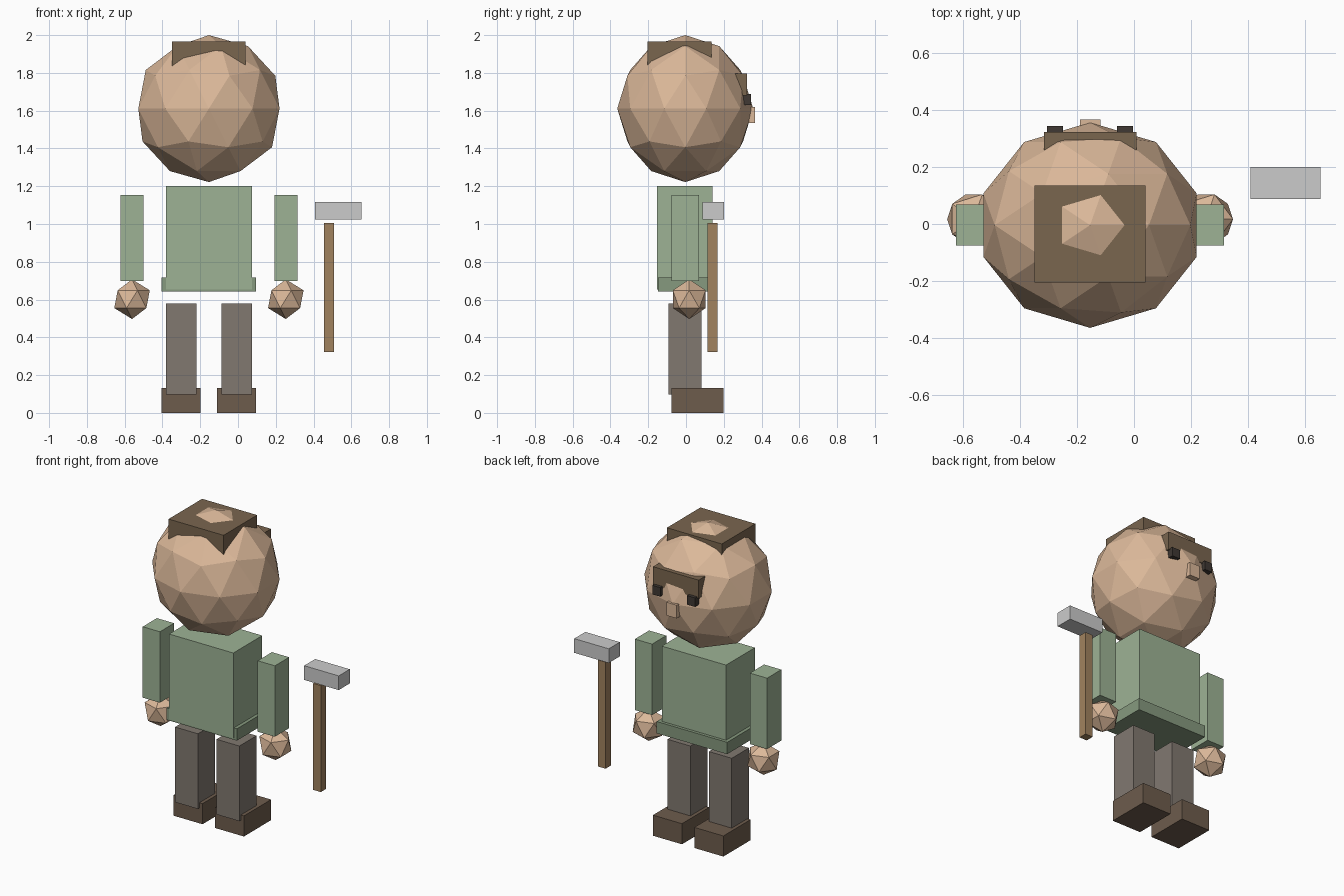
import bpy

if "Cube" in bpy.data.objects:
    bpy.data.objects.remove(bpy.data.objects["Cube"])

MID = -0.154  # body's centre line in x (the hammer stands off to the right)


def material(name, r, g, b):
    m = bpy.data.materials.new(name)
    m.diffuse_color = (r, g, b, 1)
    m.use_nodes = True
    m.node_tree.nodes["Principled BSDF"].inputs["Base Color"].default_value = m.diffuse_color
    return m


skin = material("skin", 0.71, 0.48, 0.32)
green = material("shirt_green", 0.34, 0.45, 0.30)
dark_green = material("hem_green", 0.24, 0.32, 0.21)
hair = material("hair_brown", 0.195, 0.133, 0.078)
cloth = material("trouser_grey_brown", 0.22, 0.19, 0.163)
leather = material("shoe_brown", 0.155, 0.107, 0.073)
wood = material("wood", 0.355, 0.223, 0.113)
dark = material("eye_dark", 0.05, 0.04, 0.033)


def finish(obj, name, mat):
    obj.name = name
    if mat:
        obj.data.materials.append(mat)
    return obj


def box(name, x, y, z, mat=None):
    """Box from (low, high) ranges on each axis."""
    bpy.ops.mesh.primitive_cube_add(size=1)
    obj = bpy.context.object
    obj.location = [(a + b) / 2 for a, b in (x, y, z)]
    obj.scale = [b - a for a, b in (x, y, z)]
    return finish(obj, name, mat)


def ball(name, centre, radii, subdivisions, mat):
    bpy.ops.mesh.primitive_ico_sphere_add(subdivisions=subdivisions, radius=1)
    obj = bpy.context.object
    obj.location = centre
    obj.scale = radii
    return finish(obj, name, mat)


def span(centre, half):
    return (centre - half, centre + half)


# Head, hair and face (the face is on the +y side)
ball("head", (MID, -0.004, 1.611), (0.393, 0.36, 0.389), 2, skin)
box("hair_top", span(MID, 0.195), (-0.205, 0.135), (1.836, 1.966), hair)
box("hair_fringe", span(MID, 0.162), (0.20, 0.323), (1.68, 1.797), hair)
box("nose", span(MID, 0.036), (0.29, 0.366), (1.534, 1.619), skin)

# Torso and shirt hem
box("torso", span(MID, 0.228), (-0.153, 0.14), (0.652, 1.2), green)
box("shirt_hem", span(MID, 0.25), (-0.148, 0.16), (0.642, 0.718), dark_green)

# Paired parts either side of the centre line
for label, s in (("left", -1), ("right", 1)):
    box(f"{label}_eye", span(MID + s * 0.123, 0.028), (0.29, 0.344), (1.63, 1.688), dark)
    box(f"{label}_arm", span(MID + s * 0.408, 0.061), (-0.076, 0.068), (0.698, 1.153), green)
    ball(f"{label}_hand", (MID + s * 0.407, 0.017, 0.602), (0.105, 0.102, 0.105), 1, skin)
    box(f"{label}_leg", span(MID + s * 0.147, 0.081), (-0.092, 0.082), (0.098, 0.58), cloth)
    box(f"{label}_shoe", span(MID + s * 0.147, 0.103), (-0.077, 0.198), (0, 0.132), leather)

# Hammer standing free beside the right hand
box("hammer_handle", (0.454, 0.508), (0.114, 0.167), (0.322, 1.005), wood)
box("hammer_head", (0.408, 0.653), (0.088, 0.2), (1.025, 1.116))
